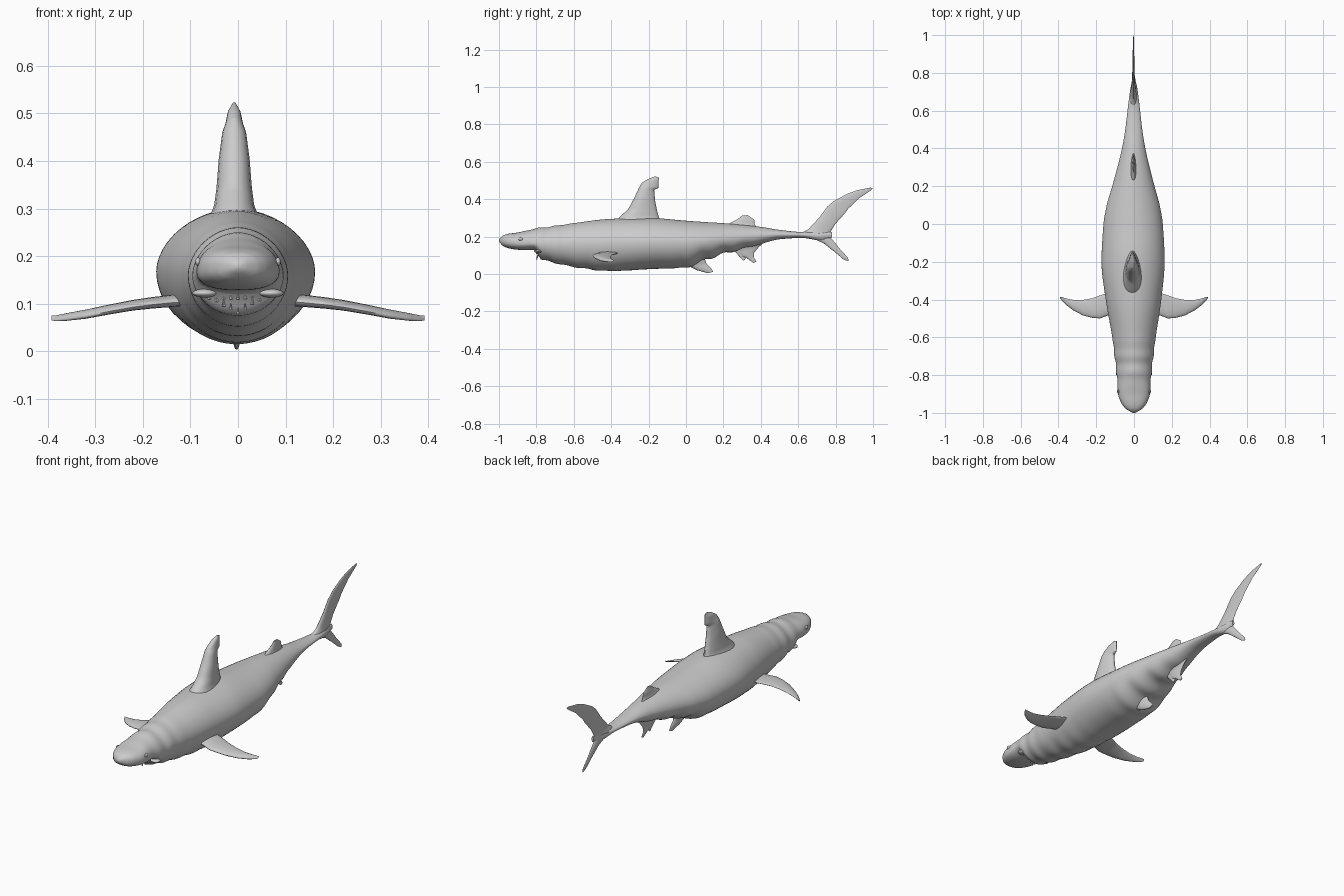
import bpy, bmesh, math, random
from mathutils import Vector

cube = bpy.data.objects.get("Cube")
if cube:
    bpy.data.objects.remove(cube, do_unlink=True)

grey = bpy.data.materials.new("shark grey")
grey.use_nodes = True
COLOUR = (0.6, 0.6, 0.6, 1)
grey.diffuse_color = COLOUR
grey.node_tree.nodes["Principled BSDF"].inputs["Base Color"].default_value = COLOUR


def finish(name, bm, angle=50):
    bmesh.ops.recalc_face_normals(bm, faces=bm.faces)
    mesh = bpy.data.meshes.new(name)
    bm.to_mesh(mesh)
    bm.free()
    obj = bpy.data.objects.new(name, mesh)
    bpy.context.collection.objects.link(obj)
    mesh.materials.append(grey)
    bpy.ops.object.select_all(action='DESELECT')
    obj.select_set(True)
    bpy.context.view_layer.objects.active = obj
    bpy.ops.object.shade_smooth_by_angle(angle=math.radians(angle))
    return obj


def loft(name, rings):
    """Skin a list of closed rings and cap both ends."""
    bm = bmesh.new()
    loops = [[bm.verts.new(p) for p in ring] for ring in rings]
    n = len(loops[0])
    for a, b in zip(loops, loops[1:]):
        for i in range(n):
            j = (i + 1) % n
            bm.faces.new((a[i], a[j], b[j], b[i]))
    bm.faces.new(loops[0])
    bm.faces.new(loops[-1])
    return finish(name, bm)


def sample(stations, y):
    """Smooth monotone blend of a station table at position y."""
    k = 0
    while k < len(stations) - 2 and stations[k + 1][0] < y:
        k += 1
    p = [stations[max(0, min(len(stations) - 1, k + d))] for d in (-1, 0, 1, 2)]
    h = p[2][0] - p[1][0]
    t = (y - p[1][0]) / h
    out = []
    for c in range(1, len(p[1])):
        def slope(a, b):
            return (b[c] - a[c]) / (b[0] - a[0]) if b[0] != a[0] else 0
        mid = slope(p[1], p[2])
        s0, s1 = slope(p[0], p[1]), slope(p[2], p[3])
        m0 = 2 * s0 * mid / (s0 + mid) if s0 * mid > 0 else 0
        m1 = 2 * s1 * mid / (s1 + mid) if s1 * mid > 0 else 0
        out.append((2*t**3 - 3*t**2 + 1) * p[1][c] + (t**3 - 2*t**2 + t) * h * m0
                   + (3*t**2 - 2*t**3) * p[2][c] + (t**3 - t**2) * h * m1)
    return out


# Body stations: y, top, bottom, half width, height of widest line
BODY = [(-1.0, .185, .172, .008, .18), (-.985, .203, .155, .036, .178),
        (-.95, .215, .138, .066, .175), (-.9, .222, .13, .084, .17),
        (-.805, .243, .126, .09, .165), (-.775, .248, .08, .094, .16),
        (-.7, .257, .06, .102, .16), (-.6, .272, .038, .115, .16),
        (-.4, .295, .016, .147, .165), (-.2, .300, .026, .167, .168),
        (0, .285, .035, .157, .168), (.1, .278, .075, .14, .175),
        (.2, .272, .108, .112, .185), (.4, .252, .16, .062, .205),
        (.5, .236, .186, .045, .212), (.62, .225, .193, .031, .21),
        (.72, .225, .18, .018, .205), (.78, .225, .195, .006, .21)]


def body_ring(y, n=48):
    top, low, wide, mid = sample(BODY, y)
    # Skin folds near the gills and along the rear belly
    gill = .003 * math.sin(70 * y) * math.exp(-((y + .74) / .09) ** 2)
    belly = .007 * math.sin(55 * y) * math.exp(-((y - .17) / .17) ** 2)
    flank = .0025 * math.sin(62 * y) * math.exp(-((y + .55) / .2) ** 2)
    snout = max(0, min(1, (-.78 - y) / .1))
    power = 1.08 - .22 * snout
    ring = []
    for i in range(n):
        a = 2 * math.pi * i / n
        c, s = math.cos(a), math.sin(a)
        e = power if s > 0 else 1 - .2 * snout
        x = (wide + gill) * math.copysign(abs(c) ** e, c) - .005 * (y > -.6) * min(1, (y + .6) * 3) * (wide / .17)
        reach = top - mid + gill if s > 0 else mid - low + gill + belly + flank
        ring.append((x, y, mid + reach * math.copysign(abs(s) ** e, s)))
    return ring


steps = 150
loft("body", [body_ring(-1 + 1.78 * (k / steps) ** 1.08) for k in range(steps + 1)])


def fin(name, sections, axis, n=20):
    """Loft lens sections; each is leading point, trailing point, half thickness."""
    axis = Vector(axis)
    rings = []
    for (lead, trail, thick), (lead2, trail2, thick2) in zip(sections, sections[1:]):
        for k in range(4):
            t = k / 4
            rings.append((Vector(lead).lerp(Vector(lead2), t),
                          Vector(trail).lerp(Vector(trail2), t),
                          thick + (thick2 - thick) * t))
    rings.append((Vector(sections[-1][0]), Vector(sections[-1][1]), sections[-1][2]))
    shape = []
    for a, b, thick in rings:
        ring = []
        for i in range(n):
            ang = 2 * math.pi * i / n
            u = (1 - math.cos(ang)) / 2
            ring.append(a.lerp(b, u) + axis * thick * math.sin(ang) * (1.15 - .5 * u))
        shape.append(ring)
    return loft(name, shape)


def upright(name, rows, x=-.003):
    """Fin in the centre plane; rows are lead y, lead z, trail y, trail z, thickness."""
    return fin(name, [((x, a, b), (x, c, d), w) for a, b, c, d, w in rows], (1, 0, 0))


# Front dorsal fin with a nibbled rear edge
upright("dorsal_fin", [
    (-.39, .27, -.13, .27, .06), (-.35, .31, -.145, .305, .045), (-.31, .345, -.155, .34, .04),
    (-.275, .41, -.165, .39, .035), (-.25, .465, -.17, .45, .027),
    (-.235, .488, -.148, .46, .02), (-.205, .507, -.146, .50, .014), (-.165, .523, -.145, .515, .004)], -.008)

# Small rear fins on the back and belly
upright("rear_dorsal_fin", [
    (.2, .25, .39, .235, .022), (.24, .275, .365, .268, .012), (.275, .293, .365, .29, .008),
    (.3, .312, .33, .315, .003)])
upright("pelvic_fin", [
    (-.02, .08, .1, .085, .03), (.01, .045, .11, .055, .016), (.06, .02, .135, .03, .01),
    (.12, .004, .145, .012, .004)])
upright("anal_fin", [
    (.25, .145, .42, .17, .02), (.27, .12, .39, .145, .012), (.3, .095, .365, .115, .009),
    (.325, .085, .362, .09, .006), (.36, .06, .377, .066, .002)])
upright("anal_fin_tag", [
    (.24, .14, .32, .14, .012), (.28, .1, .325, .105, .006), (.305, .072, .315, .076, .002)])

# Tail lobes
upright("tail_upper_lobe", [
    (.6, .21, .765, .2, .022), (.655, .24, .772, .225, .014), (.715, .305, .8, .27, .009),
    (.755, .36, .85, .325, .007), (.79, .39, .868, .35, .006), (.86, .428, .905, .385, .005),
    (.915, .448, .925, .405, .004), (.985, .462, .99, .448, .002), (.995, .46, 1.0, .458, .001)])
upright("tail_lower_lobe", [
    (.6, .205, .765, .225, .022), (.68, .19, .768, .2, .013), (.735, .165, .79, .175, .009),
    (.79, .122, .825, .132, .006), (.84, .08, .865, .088, .004), (.866, .068, .87, .072, .001)])

for side, label in ((1, "left"), (-1, "right")):
    # Curved side fins drooping to the tip
    rows = [(.09, -.475, -.36, .112, .014), (.14, -.485, -.365, .108, .013), (.18, -.5, -.378, .104, .012),
            (.22, -.497, -.393, .099, .011), (.27, -.484, -.402, .09, .01), (.32, -.458, -.402, .08, .009),
            (.36, -.428, -.394, .074, .007), (.382, -.405, -.387, .071, .004), (.392, -.392, -.386, .071, .001)]
    fin(label + "_pectoral_fin",
        [((side * x, a, z - .006), (side * x, b, z + .004), w) for x, a, b, z, w in rows], (0, 0, 1))

    # Eye and lip corner
    for name, place, size in (("eye", (.084, -.885, .188), (.006, .012, .009)),
                              ("lip", (.07, -.79, .122), (.026, .022, .009))):
        bm = bmesh.new()
        bmesh.ops.create_uvsphere(bm, u_segments=16, v_segments=10, radius=1)
        for v in bm.verts:
            v.co = Vector((side * place[0] + v.co.x * size[0],
                           place[1] + v.co.y * size[1], place[2] + v.co.z * size[2]))
        finish(label + "_" + name, bm)

# Teeth in two rows across the lower jaw
random.seed(4)
bm = bmesh.new()
for row in range(2):
    for k in range(9):
        u = k / 4 - 1
        tooth = bmesh.ops.create_cone(bm, cap_ends=True, segments=6, radius1=.004, radius2=.0005, depth=.014)
        place = Vector((u * .06, -.798 + .012 * abs(u), .118 - row * .03 * (1 - abs(u)) + random.uniform(-.003, .003)))
        bmesh.ops.translate(bm, verts=tooth["verts"], vec=place)
finish("teeth", bm)
